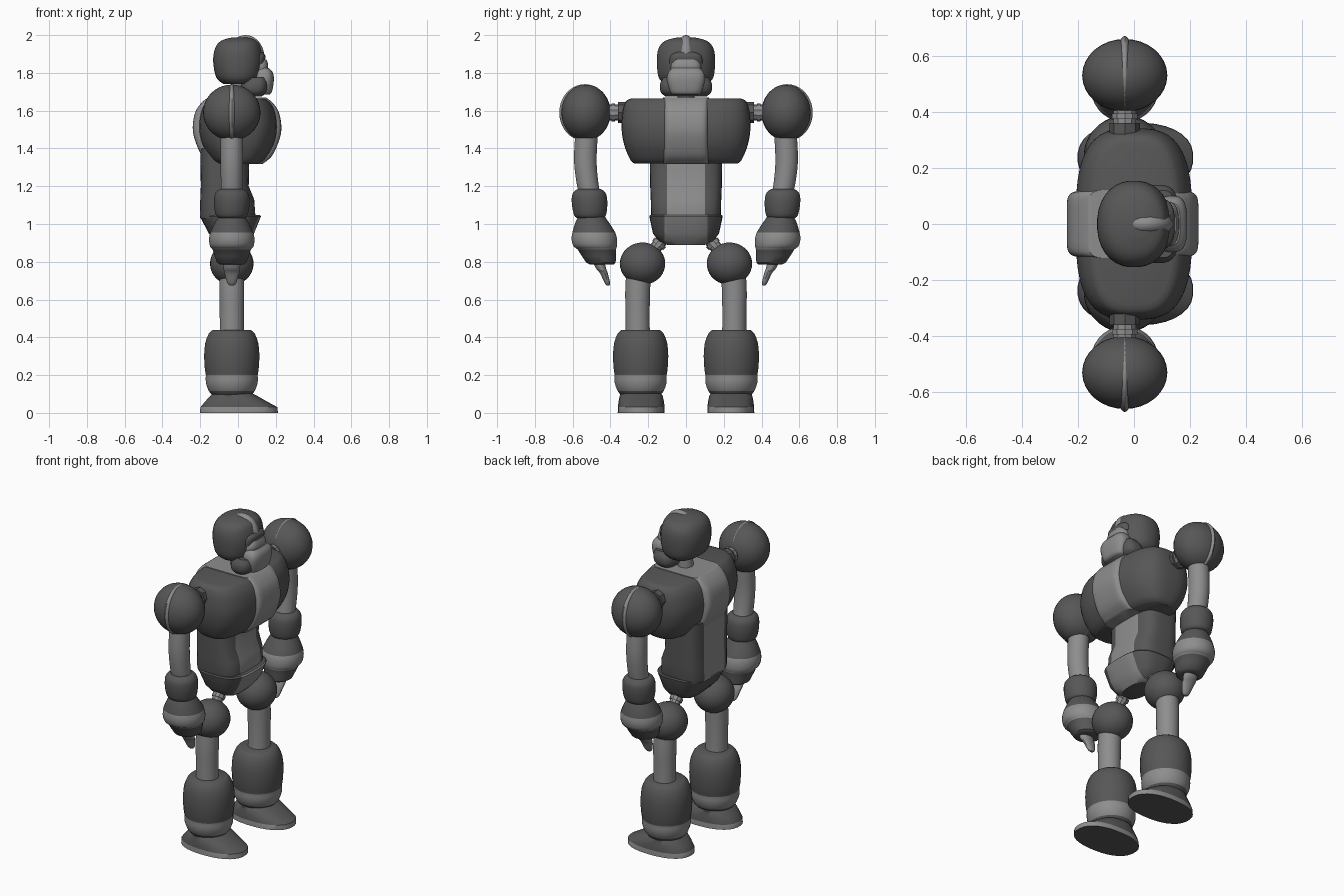
import bpy, bmesh, math
from mathutils import Vector

if "Cube" in bpy.data.objects:
    bpy.data.objects.remove(bpy.data.objects["Cube"])

mats = []
for mname, v in (("dark grey", 0.095), ("mid grey", 0.27)):
    m = bpy.data.materials.new(mname)
    m.diffuse_color = (v, v, v, 1)
    m.use_nodes = True
    m.node_tree.nodes["Principled BSDF"].inputs["Base Color"].default_value = m.diffuse_color
    mats.append(m)
DARK, LIGHT = 0, 1


def finish(name, bm, rule, angle=38):
    """Colour faces with a rule (constant or function of face centre) and link."""
    bmesh.ops.recalc_face_normals(bm, faces=bm.faces[:])
    for f in bm.faces:
        f.smooth = True
        f.material_index = int(rule(f.calc_center_median())) if callable(rule) else rule
    me = bpy.data.meshes.new(name)
    bm.to_mesh(me)
    bm.free()
    for m in mats:
        me.materials.append(m)
    me.set_sharp_from_angle(angle=math.radians(angle))
    ob = bpy.data.objects.new(name, me)
    bpy.context.collection.objects.link(ob)
    return ob


def catmull(a, b, c, d, t):
    return tuple(0.5 * (2 * q + (r - p) * t + (2 * p - 5 * q + 4 * r - s) * t * t
                        + (3 * q - p - 3 * r + s) * t ** 3) for p, q, r, s in zip(a, b, c, d))


def loft(name, rings, rule, e=2.0, n=32, steps=4, cuts=()):
    """Stack super-ellipse rings (z, centre x, centre y, half x, half y)."""
    path = []
    last = len(rings) - 1
    for i in range(last):
        a, b, c, d = rings[max(i - 1, 0)], rings[i], rings[i + 1], rings[min(i + 2, last)]
        path += [catmull(a, b, c, d, k / steps) if steps > 1 else b for k in range(steps)]
    path.append(rings[-1])
    bm = bmesh.new()
    loops = []
    for z, cx, cy, hx, hy in path:
        loop = []
        for k in range(n):
            t = 2 * math.pi * (k + 0.5) / n
            c, s = math.cos(t), math.sin(t)
            loop.append(bm.verts.new((cx + hx * math.copysign(abs(c) ** (2 / e), c),
                                      cy + hy * math.copysign(abs(s) ** (2 / e), s), z)))
        loops.append(loop)
    for p, q in zip(loops, loops[1:]):
        for k in range(n):
            bm.faces.new((p[k], p[(k + 1) % n], q[(k + 1) % n], q[k]))
    bm.faces.new(loops[0][::-1])
    bm.faces.new(loops[-1])
    for y in cuts:
        bmesh.ops.bisect_plane(bm, geom=bm.verts[:] + bm.edges[:] + bm.faces[:],
                               plane_co=(0, y, 0), plane_no=(0, 1, 0))
    return finish(name, bm, rule)


def ellipsoid(name, centre, radii, rule):
    bm = bmesh.new()
    bmesh.ops.create_uvsphere(bm, u_segments=32, v_segments=20, radius=1)
    for v in bm.verts:
        v.co = Vector(centre) + Vector(a * b for a, b in zip(v.co, radii))
    return finish(name, bm, rule)


def rod(name, a, b, r, rule, sides=10):
    a, b = Vector(a), Vector(b)
    bm = bmesh.new()
    bmesh.ops.create_cone(bm, cap_ends=True, segments=sides, radius1=r, radius2=r,
                          depth=(b - a).length)
    rot = (b - a).to_track_quat('Z', 'Y')
    for v in bm.verts:
        v.co = rot @ v.co + (a + b) / 2
    return finish(name, bm, rule, 30)


# head: helmet, crest, brow, eye band, muzzle, jaw, neck
loft("helmet", [(1.74, 0, 0, .075, .11), (1.775, 0, 0, .115, .145), (1.86, 0, 0, .132, .155),
                (1.93, 0, 0, .122, .146), (1.97, .005, 0, .095, .11), (1.988, .01, 0, .04, .045)],
     DARK, e=2.2)
ellipsoid("helmet_crest", (.04, 0, 1.88), (.1, .055, .12), LIGHT)
loft("brow", [(1.85, .09, 0, .05, .09), (1.89, .09, 0, .055, .085), (1.91, .085, 0, .045, .06)],
     DARK, e=3)
loft("eye_band", [(1.80, .105, 0, .05, .08), (1.84, .105, 0, .055, .08), (1.872, .1, 0, .05, .065)],
     LIGHT, e=3)
loft("muzzle", [(1.685, .125, 0, .04, .07), (1.70, .13, 0, .05, .085), (1.76, .135, 0, .055, .1),
                (1.80, .135, 0, .05, .095), (1.825, .13, 0, .035, .075)], LIGHT, e=3)
loft("jaw", [(1.675, .08, 0, .045, .11), (1.70, .085, 0, .07, .135), (1.74, .09, 0, .072, .138),
             (1.775, .1, 0, .05, .12)], DARK, e=3)
rod("neck", (0, 0, 1.62), (.01, 0, 1.78), .045, LIGHT, 12)

# chest: dark rounded body and a raised light band around its middle
loft("chest", [(1.32, 0, 0, .11, .275), (1.345, 0, 0, .145, .298), (1.42, 0, 0, .19, .328),
               (1.51, 0, 0, .208, .342), (1.60, 0, 0, .195, .335), (1.65, 0, 0, .165, .318),
               (1.665, 0, 0, .14, .29)], DARK, e=3, n=48)
loft("chest_band", [(1.318, -.005, 0, .135, .122), (1.36, -.005, 0, .185, .122),
                    (1.44, -.005, 0, .222, .122), (1.51, -.005, 0, .235, .122),
                    (1.59, -.005, 0, .222, .122), (1.64, -.005, 0, .19, .122),
                    (1.669, -.005, 0, .155, .122)], LIGHT, e=8, n=40)

# waist with light strips front and back, then pelvis with a light front plate
loft("waist", [(1.03, -.055, 0, .145, .18), (1.05, -.055, 0, .147, .185),
               (1.13, -.057, 0, .143, .187), (1.2, -.07, 0, .127, .19), (1.4, -.07, 0, .13, .193)],
     lambda c: abs(c.y) < .1, e=3.5, n=40, steps=1, cuts=(-.1, .1))
loft("pelvis", [(.89, -.03, 0, .065, .1), (.91, -.03, 0, .085, .145), (.95, -.035, 0, .12, .175),
                (1.04, -.04, 0, .162, .195), (1.047, -.04, 0, .155, .19)],
     lambda c: abs(c.y) < .115 and c.x > 0 and c.z < 1.045, e=3, n=40, steps=1,
     cuts=(-.115, .115))

X = -.033   # limb centre line
for s, side in ((-1, "right"), (1, "left")):
    def limb(part, rings, rule, **kw):
        """Rings (z, y, radius), round in plan, on the limb centre line."""
        loft(side + "_" + part, [(z, X, s * y, r, r) for z, y, r in rings], rule, **kw)

    # shoulder and its mount
    rod(side + "_shoulder_mount", (X, s * .28, 1.59), (X, s * .36, 1.59), .055, DARK, 8)
    rod(side + "_shoulder_axle", (X, s * .34, 1.59), (X, s * .46, 1.59), .042, LIGHT)
    rod(side + "_shoulder_collar", (X, s * .375, 1.59), (X, s * .395, 1.59), .048, LIGHT)
    ellipsoid(side + "_shoulder", (X, s * .53, 1.59), (.152, .13, .148), DARK)
    ellipsoid(side + "_shoulder_crest", (X, s * .535, 1.59), (.034, .136, .15), LIGHT)

    # arm
    limb("upper_arm", [(1.14, .505, .056), (1.22, .522, .058), (1.34, .533, .06),
                       (1.5, .525, .06)], LIGHT)
    limb("elbow", [(1.03, .507, .065), (1.045, .508, .084), (1.1, .51, .094),
                   (1.15, .512, .092), (1.175, .512, .078), (1.185, .512, .06)], DARK)

    # hand: dark top, light knuckle band, dark palm, light thumb
    limb("hand", [(.785, .445, .05), (.795, .45, .078), (.865, .472, .102), (.88, .48, .115),
                  (.915, .485, .121), (.955, .488, .114), (1.01, .497, .088), (1.04, .5, .07)],
         lambda c: .866 < c.z < .955, steps=2)
    loft(side + "_thumb", [(z, X, s * y, hx, hy) for z, y, hx, hy in
                           ((.675, .412, .012, .008), (.69, .417, .025, .015),
                            (.74, .435, .04, .021), (.77, .452, .045, .028),
                            (.83, .47, .05, .034))], LIGHT, n=16)

    # hip link and ball
    rod(side + "_hip_link", (X, s * .09, .955), (X, s * .21, .82), .032, LIGHT)
    rod(side + "_hip_collar", (X, s * .135, .904), (X, s * .15, .887), .039, LIGHT)
    ellipsoid(side + "_hip", (X, s * .23, .79), (.115, .12, .112), DARK)

    # leg
    limb("thigh", [(.40, .255, .064), (.52, .256, .064), (.64, .256, .066), (.76, .25, .066)], LIGHT)
    limb("shin", [(.09, .24, .1), (.115, .24, .122), (.16, .24, .138), (.2, .24, .138),
                  (.23, .24, .143), (.3, .24, .147), (.37, .24, .141), (.42, .24, .122),
                  (.44, .24, .1)], lambda c: .12 < c.z < .2, steps=2)
    loft(side + "_foot", [(0, .005, s * .237, .207, .125), (.03, .005, s * .237, .205, .124),
                          (.06, -.01, s * .237, .165, .121), (.095, -.025, s * .237, .118, .113),
                          (.112, -.03, s * .237, .09, .09)],
         lambda c: .001 < c.z < .03, e=2.3, steps=1)
